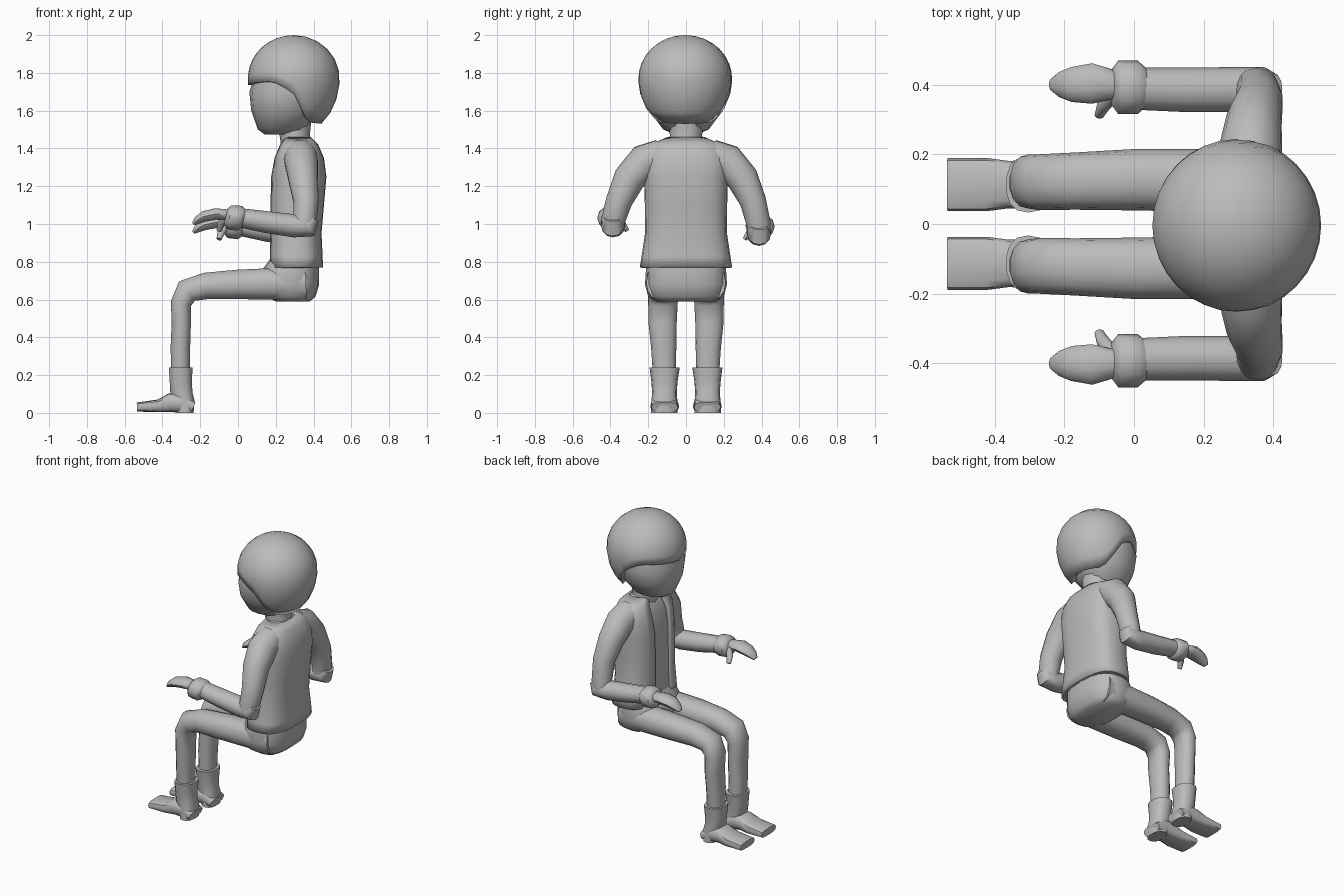
import bpy, bmesh
from math import cos, sin, pi, acos, copysign
from mathutils import Vector

if "Cube" in bpy.data.objects:
    bpy.data.objects.remove(bpy.data.objects["Cube"], do_unlink=True)

grey = bpy.data.materials.new("plain grey")
grey.use_nodes = True
grey.diffuse_color = (0.5, 0.5, 0.5, 1)
grey.node_tree.nodes["Principled BSDF"].inputs["Base Color"].default_value = (0.5, 0.5, 0.5, 1)


def finish(name, bm, angle=50, thickness=0):
    bmesh.ops.recalc_face_normals(bm, faces=bm.faces[:])
    mesh = bpy.data.meshes.new(name)
    bm.to_mesh(mesh)
    bm.free()
    obj = bpy.data.objects.new(name, mesh)
    bpy.context.collection.objects.link(obj)
    mesh.materials.append(grey)
    if thickness:
        mod = obj.modifiers.new("thickness", 'SOLIDIFY')
        mod.thickness = thickness
        mod.offset = -1
    bpy.ops.object.select_all(action='DESELECT')
    obj.select_set(True)
    bpy.context.view_layer.objects.active = obj
    bpy.ops.object.shade_smooth_by_angle(angle=angle * pi / 180)
    return obj


def loft(name, sections, n=14, power=1.0, level=False, gap=(), angle=50, thickness=0):
    """Skin a tube through sections of (x, y, z, half width, half depth)."""
    bm = bmesh.new()
    centres = [Vector(s[:3]) for s in sections]
    rings = []
    for i, s in enumerate(sections):
        t = Vector((0, 0, 1))
        if not level:
            before = centres[i] - centres[max(i - 1, 0)]
            after = centres[min(i + 1, len(centres) - 1)] - centres[i]
            t = (before.normalized() + after.normalized()).normalized()
        u = Vector((0, 1, 0))
        u = (u - t * u.dot(t)).normalized()
        v = t.cross(u)
        ring = []
        for k in range(n):
            c, d = cos(2 * pi * k / n), sin(2 * pi * k / n)
            c, d = (copysign(abs(q) ** power, q) for q in (c, d))
            ring.append(bm.verts.new(centres[i] + u * s[3] * c + v * s[4] * d))
        rings.append(ring)
    for a, b in zip(rings, rings[1:]):
        for k in range(n):
            if k not in gap:
                j = (k + 1) % n
                bm.faces.new((a[k], a[j], b[j], b[k]))
    if not gap:
        bm.faces.new(rings[0])
        bm.faces.new(rings[-1])
    return finish(name, bm, angle, thickness)


def upright(rows):
    """Rows of (height, front x, back x, half width) to level sections."""
    return [((f + b) / 2, 0, z, w, (b - f) / 2) for z, f, b, w in rows]


# Head, neck and torso
loft("head", upright([(1.475, .14, .3, .06), (1.5, .105, .36, .12), (1.6, .07, .43, .195),
                      (1.7, .06, .47, .22), (1.82, .1, .46, .2)]), 16, .9, True)
loft("neck", upright([(1.4, .23, .39, .1), (1.47, .22, .38, .085), (1.56, .2, .39, .1)]),
     12, 1, True)
body = [(.77, .165, .45, .245), (.83, .165, .448, .235), (.95, .167, .442, .217),
        (1.1, .168, .455, .218), (1.25, .172, .468, .222), (1.35, .19, .455, .225),
        (1.42, .22, .425, .19), (1.46, .25, .385, .1)]
loft("jacket", upright(body), 24, .75, True, gap=(5, 6), thickness=.015)
loft("shirt", upright([(z, f + .013, b - .02, w - .02) for z, f, b, w in body]), 24, .75, True)
loft("hips", upright([(.59, .2, .38, .16), (.615, .15, .41, .2), (.68, .11, .43, .217),
                      (.76, .13, .43, .212), (.84, .19, .42, .2)]), 20, .75, True)

# Hair: a cap whose lower edge drops from the fringe to the nape
EDGE = [(0, 1.735), (.22, 1.75), (.32, 1.755), (.4, 1.74), (.52, 1.68), (.59, 1.565), (.7, 1.535), (1, 1.53)]


def hairline(f):
    for (a, za), (b, zb) in zip(EDGE, EDGE[1:]):
        if f <= b:
            return za + (zb - za) * (f - a) / (b - a)
    return EDGE[-1][1]


bm = bmesh.new()
COLS, ROWS = 32, 9
crown = bm.verts.new((.295, -.004, 2))
grid = []
for c in range(COLS):
    turn = 2 * pi * c / COLS
    around = min(turn, 2 * pi - turn) / pi
    limit = acos((hairline(around) - 1.77) / .3)
    column = []
    for r in range(1, ROWS + 1):
        a = limit * r / ROWS
        z = 1.77 + cos(a) * (.23 if a < pi / 2 else .3)
        column.append(bm.verts.new((.295 - .243 * sin(a) * cos(turn),
                                    -.004 + .248 * sin(a) * sin(turn), z)))
    grid.append(column)
for c in range(COLS):
    p, q = grid[c], grid[(c + 1) % COLS]
    bm.faces.new((crown, p[0], q[0]))
    for r in range(ROWS - 1):
        bm.faces.new((p[r], p[r + 1], q[r + 1], q[r]))
finish("hair", bm, 60, .035)

# Limbs, one set per side; the right forearm hangs a little lower
for side, s, drop in (("left", -1, 0), ("right", 1, .045)):
    def at(rows, low=0):
        return [(x, s * y, z - low, w, d) for x, y, z, w, d in rows]

    loft(side + "_upper_arm", at([(.33, .13, 1.36, .09, .09), (.335, .22, 1.33, .095, .09),
                                  (.345, .3, 1.24, .085, .08), (.36, .355, 1.12, .07, .068),
                                  (.355, .385, 1.02 - drop / 2, .064, .062),
                                  (.345, .387, .985 - drop, .062, .06)]))
    loft(side + "_forearm", at([(.4, .388, 1.03, .045, .03), (.375, .388, .99, .062, .062),
                                (.3, .386, .99, .064, .061), (.15, .385, 1.01, .064, .058),
                                (.0, .388, 1.035, .06, .05)], drop), 12)
    loft(side + "_cuff", at([(.03, .392, 1.025, .06, .05), (.01, .392, 1.03, .077, .067),
                             (-.045, .392, 1.035, .077, .065), (-.065, .392, 1.04, .05, .045)],
                            drop), 12)
    loft(side + "_hand", at([(-.04, .395, 1.045, .035, .03), (-.07, .4, 1.05, .045, .03),
                             (-.12, .403, 1.053, .058, .032), (-.18, .4, 1.04, .05, .03),
                             (-.215, .4, 1.02, .036, .022), (-.237, .4, 1.0, .018, .01)], drop), 10)
    loft(side + "_thumb", at([(-.06, .37, 1.035, .02, .022), (-.09, .335, 1.0, .018, .02),
                              (-.1, .312, .965, .012, .014)], drop), 8)
    loft(side + "_leg", at([(.36, .125, .69, .085, .095), (.2, .125, .684, .09, .085),
                            (.0, .127, .68, .088, .08), (-.17, .123, .672, .082, .072),
                            (-.27, .12, .645, .08, .068), (-.302, .122, .58, .078, .056),
                            (-.3, .124, .48, .075, .052), (-.305, .118, .35, .067, .053),
                            (-.305, .115, .2, .06, .05)]), 14, .9)
    loft(side + "_boot", at([(-.28, .115, 0, .07, .045), (-.283, .115, .06, .068, .055),
                             (-.3, .114, .11, .065, .06), (-.303, .114, .17, .07, .06),
                             (-.303, .113, .24, .08, .064)]), 14, .8, True)
    loft(side + "_foot", at([(-.235, .113, .03, .07, .027), (-.3, .113, .054, .07, .053),
                             (-.36, .113, .054, .068, .05), (-.42, .113, .037, .076, .034),
                             (-.535, .113, .031, .076, .024)]), 12, .6)
